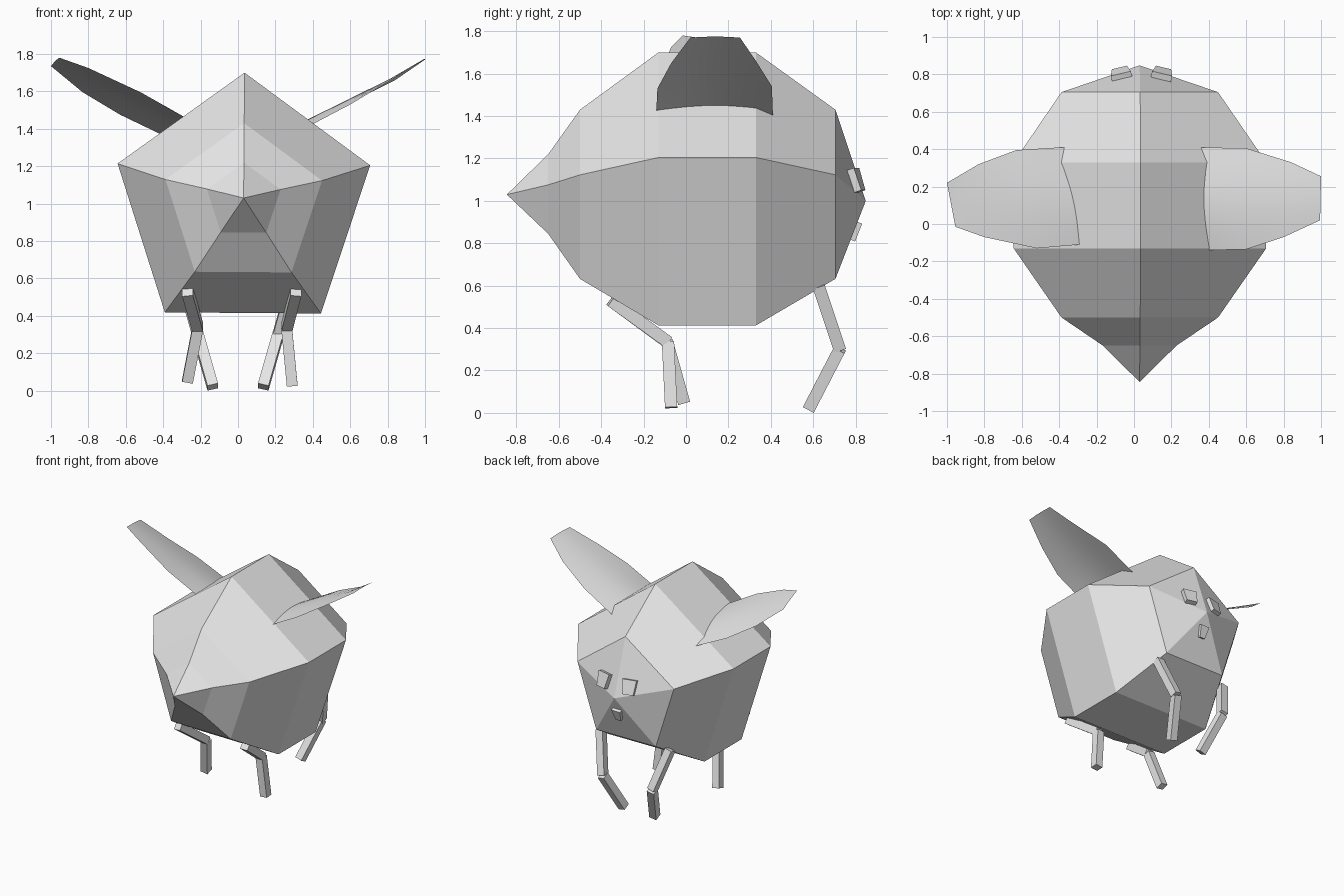
import bpy
import bmesh
from math import sin, cos, pi, tau
from mathutils import Vector, Matrix

cube = bpy.data.objects.get("Cube")
if cube:
    bpy.data.objects.remove(cube, do_unlink=True)

# Single colour for the whole model
grey = bpy.data.materials.new("light_grey")
grey.use_nodes = True
grey.diffuse_color = (0.8, 0.8, 0.8, 1)
grey.node_tree.nodes["Principled BSDF"].inputs["Base Color"].default_value = (0.8, 0.8, 0.8, 1)


def finish(name, bm, smooth=False):
    """Turn a bmesh into a named, coloured object."""
    bmesh.ops.recalc_face_normals(bm, faces=bm.faces)
    for face in bm.faces:
        face.smooth = smooth
    mesh = bpy.data.meshes.new(name)
    bm.to_mesh(mesh)
    bm.free()
    mesh.materials.append(grey)
    obj = bpy.data.objects.new(name, mesh)
    bpy.context.collection.objects.link(obj)
    return obj


def block(bm, centre, axes, size, taper=1.0):
    """Box along three axes; taper narrows its lower end on the second axis."""
    turn = Matrix(axes).transposed()
    made = bmesh.ops.create_cube(bm, size=1)["verts"]
    for v in made:
        local = Vector(c * s for c, s in zip(v.co, size))
        if local.y < 0:
            local.x *= taper
        v.co = Vector(centre) + turn @ local


def limb(bm, start, end, width=0.058):
    """Square bar between two points."""
    start, end = Vector(start), Vector(end)
    along = (end - start).normalized()
    side = (Vector((1, 0, 0)) - along * along.x).normalized()
    block(bm, (start + end) / 2, (side, along.cross(side), along),
          (width, width, (end - start).length))


# Body: pentagon rings along y, closed by a point at each end
MID_X = 0.03
rings = [(-0.65, 1.013, 0.207), (-0.5, 0.99, 0.44), (-0.13, 0.99, 0.71),
         (0.33, 0.99, 0.71), (0.705, 0.99, 0.44)]
bm = bmesh.new()
loops = []
for y, z, r in rings:
    angles = [pi / 2 - 0.007 + tau * k / 5 for k in range(5)]
    loops.append([bm.verts.new((MID_X + r * cos(a), y, z + r * sin(a))) for a in angles])
front_tip = bm.verts.new((MID_X, -0.845, 1.03))
back_tip = bm.verts.new((MID_X, 0.848, 1.0))
for k in range(5):
    n = (k + 1) % 5
    bm.faces.new((front_tip, loops[0][k], loops[0][n]))
    bm.faces.new((back_tip, loops[-1][n], loops[-1][k]))
    for p, q in zip(loops, loops[1:]):
        bm.faces.new((p[k], q[k], q[n], p[n]))
finish("body", bm)


# Wings: thin sheets arched between a leading and a trailing edge
def wing(name, leading, trailing, arch, steps=8):
    bm = bmesh.new()
    rows = []
    for i, (a, b) in enumerate(zip(leading, trailing)):
        a, b = Vector(a), Vector(b)
        lift = arch * (1 - 0.9 * i / (len(leading) - 1))
        row = []
        for s in range(steps + 1):
            t = s / steps
            row.append(bm.verts.new(a.lerp(b, t) + Vector((0, 0, lift * sin(pi * t)))))
        rows.append(row)
    for p, q in zip(rows, rows[1:]):
        for s in range(steps):
            bm.faces.new((p[s], q[s], q[s + 1], p[s + 1]))
    finish(name, bm, smooth=True)


wing("left_wing",
     [(0.2, -0.12, 1.31), (0.4, -0.14, 1.425), (0.6, -0.135, 1.53),
      (0.8, -0.07, 1.65), (0.995, 0.02, 1.77)],
     [(0.2, 0.39, 1.31), (0.36, 0.41, 1.405), (0.6, 0.405, 1.54),
      (0.84, 0.33, 1.66), (1, 0.255, 1.77)], 0.05)
wing("right_wing",
     [(-0.12, -0.1, 1.37), (-0.29, -0.11, 1.465), (-0.52, -0.13, 1.595),
      (-0.8, -0.07, 1.725), (-0.955, -0.015, 1.78)],
     [(-0.2, 0.4, 1.27), (-0.39, 0.41, 1.36), (-0.63, 0.395, 1.475),
      (-0.83, 0.32, 1.595), (-1, 0.22, 1.735)], 0.04)

# Legs: an upper and a lower bar meeting at the knee
legs = {
    "front_left_leg": [(0.31, -0.355, 0.53), (0.26, -0.085, 0.335), (0.29, -0.07, 0.025)],
    "front_right_leg": [(-0.27, -0.355, 0.53), (-0.215, -0.09, 0.335), (-0.27, -0.01, 0.05)],
}
for name, side in (("left", 1), ("right", -1)):
    legs["back_" + name + "_leg"] = [(side * 0.3, 0.625, 0.6), (side * 0.215, 0.725, 0.3),
                                     (side * 0.135, 0.58, 0.02)]
for name, (hip, knee, foot) in legs.items():
    bm = bmesh.new()
    limb(bm, hip, knee)
    limb(bm, knee, foot)
    finish(name, bm)


# Face plates: tapered blocks lying on the sloping rear facets
def plate(name, centre, normal, size, taper):
    n = Vector(normal).normalized()
    across = Vector((0, 0, 1)).cross(n).normalized()
    bm = bmesh.new()
    block(bm, centre, (across, n.cross(across), n), size, taper)
    finish(name, bm)


for name, side in (("left", 1), ("right", -1)):
    plate(name + "_eye", (0.04 + side * 0.11, 0.802, 1.097),
          (side * 0.239, 1, 0.329), (0.11, 0.11, 0.04), 0.75)
plate("nose", (MID_X, 0.803, 0.855), (0, 1, -0.4), (0.075, 0.09, 0.025), 0.6)
